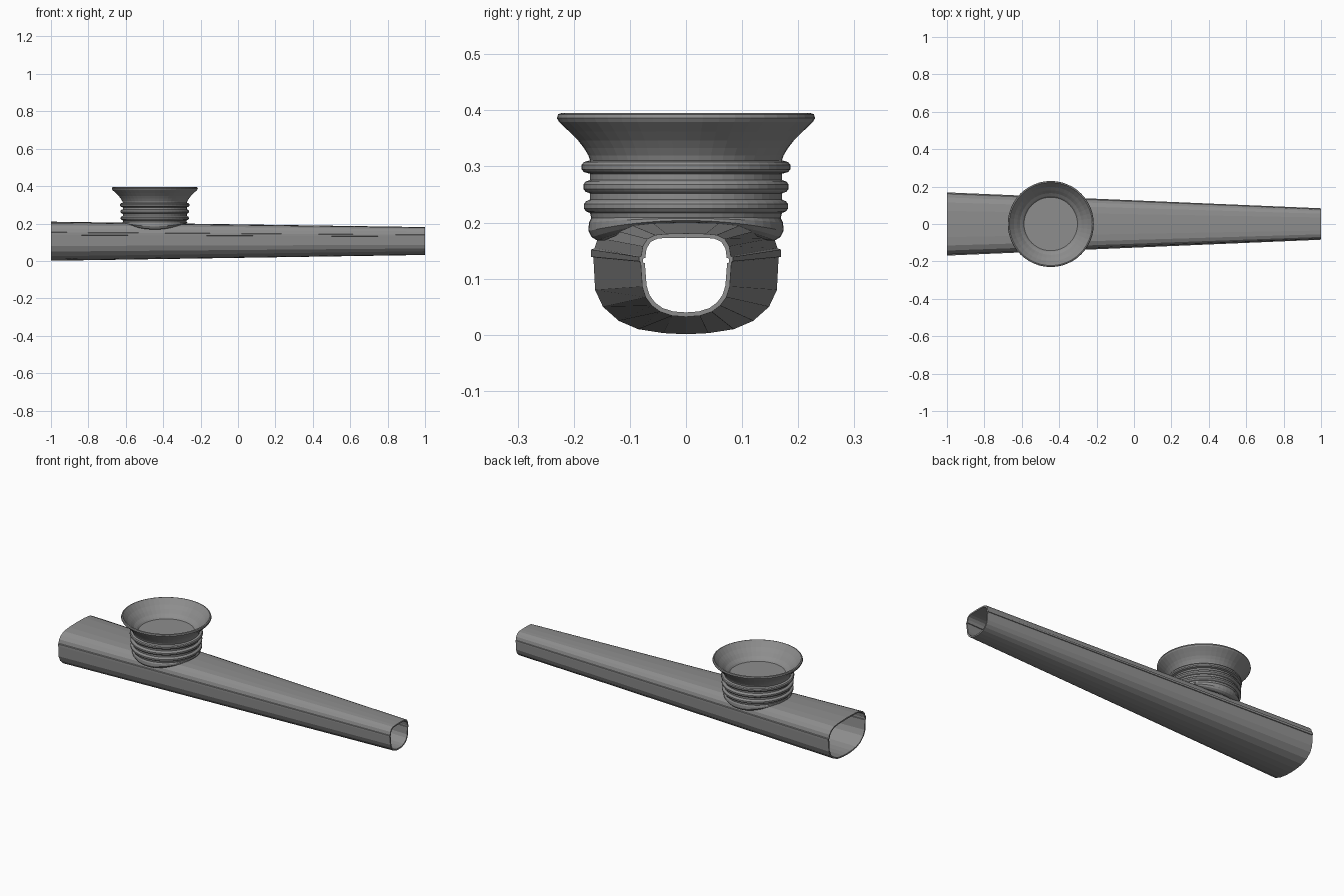
import bpy
import bmesh
import math
from mathutils import Vector

cube = bpy.data.objects.get("Cube")
if cube:
    bpy.data.objects.remove(cube, do_unlink=True)

metal = bpy.data.materials.new("grey_metal")
metal.use_nodes = True
GREY = (0.27, 0.27, 0.27, 1)
metal.diffuse_color = GREY
metal.node_tree.nodes["Principled BSDF"].inputs["Base Color"].default_value = GREY


def finish(name, bm):
    """Turn a bmesh into a named, coloured object."""
    bmesh.ops.recalc_face_normals(bm, faces=bm.faces)
    mesh = bpy.data.meshes.new(name)
    bm.to_mesh(mesh)
    bm.free()
    mesh.materials.append(metal)
    obj = bpy.data.objects.new(name, mesh)
    bpy.context.collection.objects.link(obj)
    return obj


def loft(bm, rings, closed=False):
    """Skin a list of closed point rings."""
    loops = [[bm.verts.new(p) for p in ring] for ring in rings]
    pairs = list(zip(loops, loops[1:]))
    if closed:
        pairs.append((loops[-1], loops[0]))
    for a, b in pairs:
        n = len(a)
        for i in range(n):
            j = (i + 1) % n
            bm.faces.new((a[i], a[j], b[j], b[i]))
    return loops


def section(x, half):
    """Mirror a half outline (y, z) into a full ring at x."""
    mirrored = [(-y, z) for y, z in reversed(half) if y > 0]
    return [Vector((x, y, z)) for y, z in half + mirrored]


def inset(ring, wall):
    """Shrink a ring towards its middle by the wall thickness."""
    zs = [p.z for p in ring]
    mid = Vector((ring[0].x, 0, (min(zs) + max(zs)) / 2))
    return [mid + (p - mid) * (1 - wall / (p - mid).length) for p in ring]


# Tapered tube: rounded tray below, flatter lid above, folded seam between
wide = [(0, 0.001), (0.04, 0.003), (0.085, 0.01), (0.12, 0.025), (0.148, 0.05),
        (0.162, 0.08), (0.165, 0.138), (0.169, 0.139), (0.169, 0.152),
        (0.163, 0.154), (0.157, 0.173), (0.142, 0.19), (0.115, 0.203),
        (0.07, 0.208), (0, 0.21)]
narrow = [(0, 0.032), (0.025, 0.034), (0.046, 0.041), (0.061, 0.052), (0.072, 0.067),
          (0.078, 0.086), (0.081, 0.13), (0.084, 0.131), (0.084, 0.139),
          (0.080, 0.14), (0.077, 0.158), (0.069, 0.171), (0.055, 0.178),
          (0.035, 0.18), (0, 0.181)]
big_end, small_end = section(-1, wide), section(1, narrow)
bm = bmesh.new()
loft(bm, [big_end, small_end, inset(small_end, 0.008), inset(big_end, 0.008)], closed=True)
finish("tapered_tube", bm)

# Round turret: saddle foot, three beads, flared cup
CENTRE_X, SIDES = -0.445, 48


def bead(z, r):
    """Half-round bead profile around height z."""
    return [(0.171, z - 0.012), (r - 0.004, z - 0.009), (r, z - 0.004),
            (r, z + 0.004), (r - 0.004, z + 0.009), (0.171, z + 0.012)]


foot = [(0.145, 0.19), (0.145, 0.168), (0.158, 0.168), (0.168, 0.174), (0.174, 0.185),
        (0.173, 0.2), (0.169, 0.208)]
flare = [(0.174, 0.32), (0.182, 0.333), (0.192, 0.346), (0.208, 0.362), (0.226, 0.379),
         (0.23, 0.386), (0.228, 0.393), (0.222, 0.395)]
cup = [(0.215, 0.386), (0.198, 0.365), (0.18, 0.347), (0.165, 0.33), (0.15, 0.318),
       (0.143, 0.31)]
profile = foot + bead(0.229, 0.182) + bead(0.264, 0.183) + bead(0.299, 0.186) + flare + cup


def turned_ring(r, z):
    ring = []
    for i in range(SIDES):
        a = math.tau * i / SIDES
        drop = max(0, 0.21 - z) * 0.75 * math.cos(a) ** 2
        ring.append((CENTRE_X + r * math.cos(a), r * math.sin(a), z + drop))
    return ring


bm = bmesh.new()
loops = loft(bm, [turned_ring(r, z) for r, z in profile])
bm.faces.new(loops[-1])  # membrane floor of the cup
finish("turret", bm)
